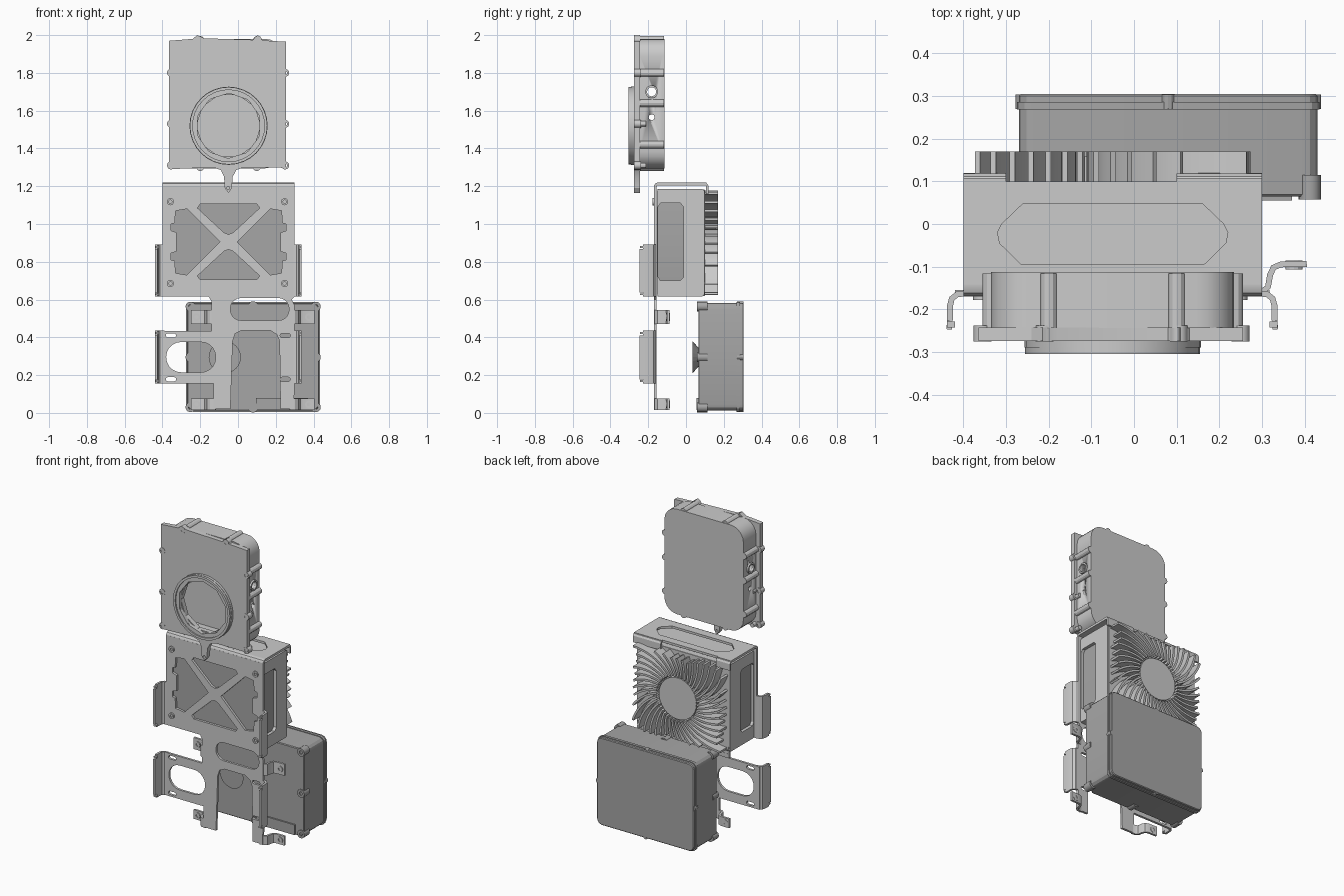
import bpy, bmesh
from math import sin, cos, pi
from mathutils import Matrix, Vector

if "Cube" in bpy.data.objects:
    bpy.data.objects.remove(bpy.data.objects["Cube"])

dark = bpy.data.materials.new("dark_grey")
dark.diffuse_color = (0.38, 0.38, 0.38, 1)
dark.use_nodes = True
dark.node_tree.nodes["Principled BSDF"].inputs["Base Color"].default_value = dark.diffuse_color
AXES = {"xz": Matrix(((1, 0, 0, 0), (0, 0, -1, 0), (0, 1, 0, 0), (0, 0, 0, 1))),
        "yz": Matrix(((0, 0, 1, 0), (1, 0, 0, 0), (0, 1, 0, 0), (0, 0, 0, 1))),
        "xy": Matrix.Identity(4)}


def circ(cx, cy, r, n=20, a0=0.0):
    return [(cx + r * cos(a0 + 2 * pi * i / n), cy + r * sin(a0 + 2 * pi * i / n)) for i in range(n)]


def rrect(x0, x1, y0, y1, r, n=5):
    pts = []
    for k, (cx, cy) in enumerate([(x1 - r, y1 - r), (x0 + r, y1 - r), (x0 + r, y0 + r), (x1 - r, y0 + r)]):
        for i in range(n + 1):
            a = pi / 2 * (k + i / n)
            pts.append((cx + r * cos(a), cy + r * sin(a)))
    return pts


def ribbon(path, t):
    """Closed outline of a bent sheet following a path."""
    left, right = [], []
    for i, p in enumerate(path):
        d = (Vector(path[min(i + 1, len(path) - 1)]) - Vector(path[max(i - 1, 0)])).normalized()
        n = Vector((-d.y, d.x)) * t / 2
        left.append(tuple(Vector(p) + n))
        right.append(tuple(Vector(p) - n))
    return left + right[::-1]


def prism(name, outlines, lo, hi, plane="xz", mat=None, bevel=0, smooth=True):
    """Extrude outlines (inner ones become holes) from lo to hi along the plane normal."""
    cu = bpy.data.curves.new(name, "CURVE")
    cu.dimensions = "2D"
    cu.fill_mode = "BOTH"
    cu.extrude = (hi - lo) / 2
    for pts in outlines:
        s = cu.splines.new("POLY")
        s.points.add(len(pts) - 1)
        for q, p in zip(s.points, pts):
            q.co = (p[0], p[1], 0, 1)
        s.use_cyclic_u = True
    tmp = bpy.data.objects.new("tmp", cu)
    bpy.context.collection.objects.link(tmp)
    me = bpy.data.meshes.new_from_object(tmp.evaluated_get(bpy.context.evaluated_depsgraph_get()))
    bpy.data.objects.remove(tmp)
    off = Vector([(lo + hi) / 2 if c not in plane else 0 for c in "xyz"])
    me.transform(Matrix.Translation(off) @ AXES[plane])
    bm = bmesh.new()
    bm.from_mesh(me)
    bmesh.ops.remove_doubles(bm, verts=bm.verts, dist=1e-5)
    bmesh.ops.recalc_face_normals(bm, faces=bm.faces)
    bm.to_mesh(me)
    bm.free()
    me.name = name
    me.materials.clear()
    if mat:
        me.materials.append(mat)
    ob = bpy.data.objects.new(name, me)
    bpy.context.collection.objects.link(ob)
    if smooth:
        for o in bpy.context.selected_objects:
            o.select_set(False)
        ob.select_set(True)
        bpy.context.view_layer.objects.active = ob
        bpy.ops.object.shade_smooth_by_angle(angle=0.5)
    if bevel:
        m = ob.modifiers.new("edge", "BEVEL")
        m.width, m.segments, m.limit_method, m.angle_limit = bevel, 1, "ANGLE", 1.0
    return ob


# ---- top housing: front plate, hollow shell, lens ring
CX, LZ = -0.05, 1.52
plate = [(-0.365, 1.97), (-0.24, 1.98), (-0.215, 2.0), (-0.18, 1.983), (0.08, 1.975), (0.105, 2.0), (0.13, 1.972),
         (0.255, 1.965), (0.255, 1.30), (0.03, 1.30), (-0.01, 1.285), (-0.028, 1.25), (-0.033, 1.19), (-0.05, 1.165),
         (-0.07, 1.19), (-0.074, 1.25), (-0.09, 1.285), (-0.13, 1.30), (-0.365, 1.29)]
prism("housing_front_plate", [plate, circ(CX, LZ, 0.17, 10), circ(CX - 0.002, 1.19, 0.008, 12)], -0.274, -0.243)
shell = prism("housing_shell", [rrect(-0.335, 0.235, 1.295, 1.98, 0.09), rrect(-0.315, 0.215, 1.315, 1.96, 0.07)],
              -0.244, -0.125)
# side ports pass through both shell walls
cut = prism("port_cutter", [circ(-0.182, 1.70, 0.024), circ(-0.182, 1.565, 0.016, 8)], -0.6, 0.6, "yz")
cut.hide_render = True
m = shell.modifiers.new("ports", "BOOLEAN")
m.operation, m.object, m.solver = "DIFFERENCE", cut, "EXACT"
me = bpy.data.meshes.new_from_object(shell.evaluated_get(bpy.context.evaluated_depsgraph_get()))
shell.modifiers.clear()
shell.data = me
bpy.data.objects.remove(cut)
for n, x in (("left", -0.338), ("right", 0.238)):
    prism("port_rim_" + n, [circ(-0.182, 1.70, 0.034), circ(-0.182, 1.70, 0.024)], x - 0.008, x + 0.008, "yz")
prism("housing_back", [rrect(-0.335, 0.235, 1.295, 1.98, 0.09)], -0.13, -0.113)
prism("lens_ring_base", [circ(CX, LZ, 0.207, 32), circ(CX, LZ, 0.178, 10)], -0.29, -0.272)
prism("lens_ring_lip", [circ(CX, LZ, 0.205, 32), circ(CX, LZ, 0.19, 32)], -0.305, -0.288)
prism("lens_ring_inner", [circ(CX, LZ, 0.196, 32), circ(CX, LZ, 0.172, 10, 0.3)], -0.297, -0.274)
# screw bosses round the plate, and ribs down the shell
spots = [(x, z) for x in (-0.355, 0.25) for z in (1.80, 1.53, 1.31)] + [(-0.21, 1.975), (0.105, 1.975)]
for i, (x, z) in enumerate(spots):
    prism(f"plate_boss_{i}", [circ(x, z, 0.021, 14), circ(x, z, 0.010, 12)], -0.2755, -0.238)
    dx = 0.027 if x < CX and z < 1.9 else -0.012 if z < 1.9 else 0
    prism(f"screw_head_{i}", [circ(x + dx, z - (0.01 if z > 1.9 else 0), 0.014, 12)], -0.245, -0.212)
ribs = [(x, z) for x in (-0.335, 0.235) for z in (1.42, 1.64, 1.80)] + \
       [(x, z) for x in (-0.2, 0.1) for z in (1.30, 1.975)]
for i, (x, z) in enumerate(ribs):
    prism(f"shell_rib_{i}", [circ(x, z, 0.02, 12)], -0.244, -0.116)

# ---- main bracket sheet with cross openings, legs and arm
F0, F1, FM = -0.17, -0.155, -0.1625
sheet = [(-0.40, 1.20), (0.30, 1.20), (0.30, 0.615), (0.285, 0.60), (0.30, 0.57), (0.30, 0.435), (0.318, 0.435),
         (0.318, 0.155), (0.30, 0.155), (0.295, 0.02), (0.225, 0.02), (0.22, 0.38), (0.205, 0.415), (0.17, 0.437),
         (0.02, 0.437), (-0.015, 0.42), (-0.028, 0.38), (-0.04, 0.02), (-0.13, 0.02), (-0.13, 0.155),
         (-0.42, 0.155), (-0.42, 0.433), (-0.14, 0.433), (-0.14, 0.59), (-0.155, 0.615), (-0.40, 0.615)]
CZ = 0.905
side = [(0.045, 0), (0.22, 0.175), (0.28, 0.165), (0.285, 0.10), (0.305, 0.095), (0.305, 0.06), (0.275, 0.05)]
side = side + [(x, -z) for x, z in side[:0:-1]]
topc = [(0.0, 0.04), (0.025, 0.05), (0.165, 0.18), (0.15, 0.2), (-0.15, 0.2), (-0.165, 0.18), (-0.025, 0.05)]
holes = [[(CX + s * x, CZ + z) for x, z in side] for s in (1, -1)]
holes += [[(CX + x, CZ + s * z) for x, z in topc] for s in (1, -1)]
holes += [rrect(-0.04, 0.27, 0.49, 0.608, 0.055), rrect(-0.38, -0.118, 0.215, 0.375, 0.078)]
holes += [rrect(x - 0.027, x + 0.027, z - 0.011, z + 0.011, 0.01, 3) for x in (-0.355, 0.25) for z in (0.41, 0.178)]
prism("bracket_sheet", [sheet] + holes, F0, F1)
prism("bracket_top_bend", [ribbon([(FM, 1.195), (FM + 0.001, 1.202), (-0.157, 1.209), (-0.148, 1.2125),
                                   (-0.14, 1.2125)], 0.015)], -0.40, 0.30, "yz")
top = [(-0.40, -0.142), (0.30, -0.142), (0.30, 0.108), (0.10, 0.108), (0.10, 0.10), (-0.30, 0.10),
       (-0.30, 0.108), (-0.40, 0.108)]
slot = [(-0.32, -0.02), (-0.31, 0.0), (-0.26, 0.048), (0.16, 0.048), (0.21, 0.0), (0.22, -0.02), (0.215, -0.045),
        (0.165, -0.094), (-0.265, -0.094), (-0.315, -0.045)]
prism("bracket_top", [top, slot], 1.205, 1.22, "xy")
for i, (a, b) in enumerate([(-0.40, -0.30), (0.10, 0.30)]):
    prism(f"bracket_back_lip_{i}", [ribbon([(0.10, 1.2125), (0.107, 1.21), (0.112, 1.202), (0.1125, 1.16)], 0.013)],
          a, b, "yz")

# side flanges (upper and lower pairs) with little end hooks
for n, s, x in (("left", -1, -0.40), ("right", 1, 0.298)):
    path = [(x - s * 0.01, FM), (x + s * 0.014, FM - 0.002), (x + s * 0.027, -0.175), (x + s * 0.031, -0.19),
            (x + s * 0.032, -0.228)]
    tip = ribbon([(x + s * 0.032, -0.226), (x + s * 0.033, -0.247)], 0.013)
    for z0, z1 in ((0.615, 0.892), (0.155, 0.435)):
        prism(f"flange_{n}_{z0}", [ribbon(path, 0.014)], z0, z1, "xy")
        prism(f"flange_edge_{n}_{z0}", [tip], z0 + 0.022, z1 - 0.025, "xy")
        for z in (z0 + 0.008, z1 - 0.018):
            prism(f"flange_hook_{n}_{z:.2f}", [[(x + s * 0.02, -0.228), (x + s * 0.038, -0.228),
                  (x + s * 0.038, -0.243), (x + s * 0.02, -0.243)]], z, z + 0.01, "xy")
# stepped mounting tabs
for n, s, x in (("left", -1, -0.13), ("right", 1, 0.285)):
    path = [(x - s * 0.012, FM), (x + s * 0.015, FM + 0.004), (x + s * 0.029, -0.148), (x + s * 0.034, -0.12),
            (x + s * 0.042, -0.102), (x + s * 0.06, -0.0945), (x + s * 0.12, -0.0935)]
    for z0, z1 in ((0.47, 0.545), (0.015, 0.075)):
        prism(f"tab_{n}_{z0}", [ribbon(path, 0.014)], z0, z1, "xy")
        c = (x + s * 0.09, (z0 + z1) / 2)
        prism(f"tab_nut_{n}_{z0}", [circ(*c, 0.02, 12), circ(*c, 0.010, 12)], -0.107, -0.085)

# ---- cooler: dark core, side frames, back body, spiral fins
prism("cooler_core", [rrect(-0.365, 0.265, 0.635, 1.165, 0.02)], -0.15, 0.02, mat=dark)
frame = rrect(-0.153, 0.098, 0.617, 1.185, 0.015)
window = [(-0.148, 0.72), (-0.135, 0.70), (-0.03, 0.70), (-0.012, 0.72), (-0.012, 1.09), (-0.03, 1.11),
          (-0.135, 1.11), (-0.148, 1.09)]
for n, x in (("left", -0.385), ("right", 0.26)):
    prism("cooler_side_" + n, [frame, window], x, x + 0.025, "yz")
for n, z in (("bottom", 0.617), ("top", 1.16)):
    prism("cooler_" + n, [rrect(-0.384, 0.284, -0.152, 0.06, 0.01)], z, z + 0.024, "xy")
prism("cooler_body", [rrect(-0.38, 0.28, 0.62, 1.182, 0.03)], 0.0, 0.1, bevel=0.012)
prism("fin_hub", [circ(CX, 0.90, 0.135, 32)], 0.095, 0.158)
fins = []
for k in range(42):
    path = []
    for j in range(12):
        r = 0.145 + 0.024 * j
        a = 2 * pi * k / 42 - 1.9 * (r - 0.145)
        x, z = r * cos(a), r * sin(a)
        if abs(x) > 0.317 or abs(z) > 0.277:
            break
        path.append((CX + x, 0.90 + z))
    fins.append(ribbon(path, 0.013))
prism("spiral_fins", fins, 0.095, 0.17)
for i, (x, z) in enumerate([(x, z) for x in (-0.358, 0.247) for z in (0.685, 1.118)]):
    prism(f"corner_screw_{i}", [circ(x, z, 0.019, 16), circ(x, z, 0.009, 12)], -0.178, -0.168)

# ---- rear lower case
prism("rear_case", [rrect(-0.27, 0.43, 0.012, 0.582, 0.035, 3)], 0.065, 0.305, mat=dark, bevel=0.018)
prism("rear_case_seam", [rrect(-0.274, 0.435, 0.006, 0.586, 0.035, 3)], 0.268, 0.286, mat=dark)
cases = [(x, z) for x in (-0.252, 0.412) for z in (0.03, 0.295, 0.563)] + [(0.08, 0.565), (0.08, 0.028)]
for i, (x, z) in enumerate(cases):
    prism(f"case_boss_{i}", [circ(x, z, 0.026, 14), circ(x, z, 0.011, 10)], 0.058, 0.115, mat=dark)
for i, (x, z) in enumerate([(-0.262, 0.295), (0.422, 0.295), (0.08, 0.574), (0.08, 0.02)]):
    prism(f"case_screw_{i}", [circ(x, z, 0.016, 12)], 0.27, 0.304, mat=dark)
prism("case_lower_panel", [[(0.095, 0.014), (0.37, 0.014), (0.37, 0.08), (0.095, 0.08)]], 0.055, 0.07, mat=dark)
# flared socket on the case front
bm = bmesh.new()
bmesh.ops.create_cone(bm, cap_ends=True, segments=24, radius1=0.045, radius2=0.085, depth=0.035,
                      matrix=Matrix.Translation((-0.07, 0.0525, 0.295)) @ Matrix.Rotation(pi / 2, 4, "X"))
me = bpy.data.meshes.new("front_socket")
bm.to_mesh(me)
bm.free()
me.materials.append(dark)
bpy.context.collection.objects.link(bpy.data.objects.new("front_socket", me))
